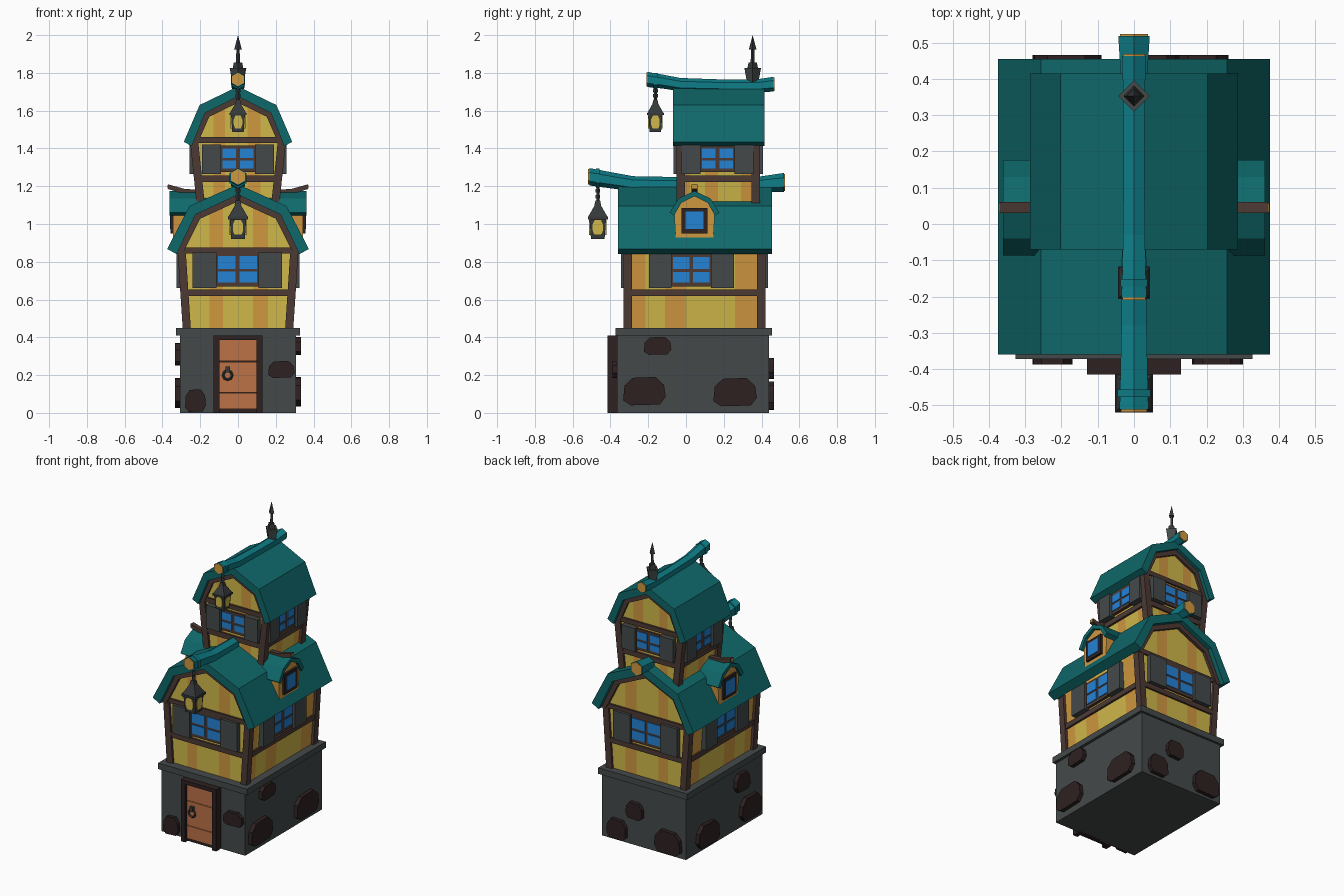
import bpy, bmesh, math
from mathutils import Matrix, Vector

if "Cube" in bpy.data.objects:
    bpy.data.objects.remove(bpy.data.objects["Cube"])


def material(name, r, g, b):
    m = bpy.data.materials.new(name)
    lin = [(c / 255 / 12.92) if c < 11 else ((c / 255 + 0.055) / 1.055) ** 2.4 for c in (r, g, b)]
    m.diffuse_color = (*lin, 1)
    m.use_nodes = True
    m.node_tree.nodes["Principled BSDF"].inputs["Base Color"].default_value = m.diffuse_color
    return m


TEAL = material("teal_roof", 15, 104, 106)
RIDGE = material("teal_ridge", 14, 126, 136)
YELLOW = material("yellow_plaster", 208, 184, 74)
ORANGE = material("orange_plaster", 208, 152, 64)
WOOD = material("brown_timber", 76, 58, 52)
DARK = material("dark_brown", 46, 33, 33)
GREY = material("grey_stone", 68, 73, 73)
BLUE = material("window_blue", 36, 130, 212)
DOOR = material("door_orange", 188, 114, 70)
IRON = material("dark_iron", 54, 57, 58)


def finish(name, bm, *mats):
    bmesh.ops.recalc_face_normals(bm, faces=bm.faces)
    me = bpy.data.meshes.new(name)
    bm.to_mesh(me)
    bm.free()
    ob = bpy.data.objects.new(name, me)
    bpy.context.collection.objects.link(ob)
    for m in mats:
        me.materials.append(m)
    return ob


# maps (along wall, outward distance, height) to world for each side
SIDES = {"front": lambda u, d, z: (u, -d, z), "back": lambda u, d, z: (u, d, z),
         "right": lambda u, d, z: (d, u, z), "left": lambda u, d, z: (-d, u, z)}


def prism_bm(side, pts, d0, d1):
    bm = bmesh.new()
    a, b = [[bm.verts.new(SIDES[side](u, d, z)) for u, z in pts] for d in (d0, d1)]
    bm.faces.new(a)
    bm.faces.new(b)
    for i in range(len(pts)):
        j = (i + 1) % len(pts)
        bm.faces.new((a[i], a[j], b[j], b[i]))
    return bm


def prism(name, side, pts, d0, d1, mat):
    return finish(name, prism_bm(side, pts, d0, d1), mat)


def panel(name, side, u0, u1, z0, z1, d0, d1, mat):
    return prism(name, side, [(u0, z0), (u1, z0), (u1, z1), (u0, z1)], d0, d1, mat)


def arch(half, c=0):
    """Full profile, left to right, from half points listed eave to peak."""
    return [(c - u, z) for u, z in half] + [(c + u, z) for u, z in half[-2::-1]]


def band(name, side, outer, inner, d0, d1, mat, c=0):
    return prism(name, side, arch(outer, c) + arch(inner, c)[::-1], d0, d1, mat)


def cone(name, segs, r1, r2, z0, z1, x, y, mat, turn=0):
    bm = bmesh.new()
    bmesh.ops.create_cone(bm, cap_ends=True, segments=segs, radius1=r1, radius2=r2, depth=z1 - z0,
                          matrix=Matrix.Translation((x, y, (z0 + z1) / 2)) @ Matrix.Rotation(turn, 4, 'Z'))
    return finish(name, bm, mat)


def loft(name, sections, mat):
    """Six-sided beam along y through (y, z, radius) sections."""
    bm = bmesh.new()
    rings = [[bm.verts.new((r * math.sin(k * math.pi / 3), y, z + r * math.cos(k * math.pi / 3)))
              for k in range(6)] for y, z, r in sections]
    for a, b in zip(rings, rings[1:]):
        for k in range(6):
            bm.faces.new((a[k], a[(k + 1) % 6], b[(k + 1) % 6], b[k]))
    bm.faces.new(rings[0])
    bm.faces.new(rings[-1])
    return finish(name, bm, mat)


def window(side, c, z0, z1, half, sh, d):
    """Frame, four panes and a pair of shutters (half = window, sh = shutter width)."""
    panel(side + "_window_frame", side, c - half, c + half, z0 + .01, z1 - .005, d - .04, d + .012, WOOD)
    zm = (z0 + z1) / 2
    for s in (-1, 1):
        u0, u1 = sorted((c + s * .01, c + s * (half - .008)))
        for a, b in ((z0 + .03, zm - .006), (zm + .008, z1 - .02)):
            panel(side + "_pane", side, u0, u1, a, b, d + .01, d + .017, BLUE)
        u0, u1 = sorted((c + s * half, c + s * (half + sh)))
        panel(side + "_shutter", side, u0, u1, z0, z1, d - .03, d + .03, GREY)


def storey(name, wall, y0, y1, xcuts, ycuts, beam_z, top_z):
    """Striped gambrel wall block with corner posts and cross beams."""
    bm = prism_bm("back", arch(wall), y0, y1)
    for axis, cuts in ((0, xcuts), (1, ycuts)):
        for c in cuts:
            co, no = Vector((0, 0, 0)), Vector((0, 0, 0))
            co[axis], no[axis] = c, 1
            bmesh.ops.bisect_plane(bm, geom=bm.verts[:] + bm.edges[:] + bm.faces[:], plane_co=co, plane_no=no)
    bm.normal_update()
    for f in bm.faces:
        p = f.calc_center_median()
        if abs(f.normal.y) > .5:
            f.material_index = sum(p.x > c for c in xcuts) % 2
        else:
            f.material_index = (sum(p.y > c for c in ycuts) + 1) % 2
    finish(name + "_walls", bm, YELLOW, ORANGE)
    (xb, zb), (xt, zt) = wall[:2]
    for s in (-1, 1):
        for a, b in ((y0 - .015, y0 + .03), (y1 - .03, y1 + .015)):
            prism(name + "_post", "back", [(s * (xb - .025), zb), (s * (xb + .018), zb),
                                           (s * (xt + .018), zt), (s * (xt - .025), zt)], a, b, WOOD)
    t = (beam_z - zb) / (zt - zb)
    xm = xb + (xt - xb) * t + .012
    panel(name + "_belt_beam", "back", -xm, xm, beam_z - .017, beam_z + .017, y0 - .012, y1 + .012, WOOD)
    for a, b in ((y0 - .012, y0 + .02), (y1 - .02, y1 + .012)):
        panel(name + "_top_beam", "back", -xt, xt, top_z - .015, top_z + .015, a, b, WOOD)


# stone base, ledge and embedded stones
panel("stone_base", "back", -.308, .308, 0, .41, -.365, .44, GREY)
panel("base_ledge", "back", -.327, .327, .41, .45, -.372, .455, GREY)
OCT = [(-.5, -.32), (-.32, -.5), (.36, -.47), (.5, -.2), (.46, .22), (.26, .5), (-.28, .47), (-.47, .2)]
for side, d, stones in (
        ("front", .362, [(-.225, .065, .11, .12), (.23, .23, .14, .09)]),
        ("back", .44, [(-.185, .09, .19, .15), (.06, .235, .12, .11), (.19, .08, .14, .13)]),
        ("right", .308, [(-.15, .355, .145, .095), (-.22, .115, .225, .15), (.26, .11, .23, .15)]),
        ("left", .308, [(-.13, .31, .14, .12), (-.22, .11, .21, .15), (.23, .1, .22, .15)])):
    for u, z, w, h in stones:
        prism(side + "_stone", side, [(u + a * w, z + b * h) for a, b in OCT], d - .03, d + .026, DARK)

# door with frame, planks and ring handle
for s in (-1, 1):
    u0, u1 = sorted((s * .098, s * .13))
    panel("door_jamb", "front", u0, u1, 0, .41, .35, .415, DARK)
panel("door_lintel", "front", -.13, .13, .385, .41, .35, .415, DARK)
panel("door_back", "front", -.1, .1, 0, .39, .35, .388, DARK)
for a, b in ((.02, .105), (.109, .27), (.274, .385)):
    panel("door_plank", "front", -.098, .098, a, b, .38, .396, DOOR)
bpy.ops.mesh.primitive_torus_add(major_segments=8, minor_segments=4, major_radius=.024, minor_radius=.007,
                                 location=(-.055, -.404, .2), rotation=(math.pi / 2, 0, 0))
bpy.context.object.name = "door_handle"
bpy.context.object.data.materials.append(IRON)
panel("handle_plate", "front", -.067, -.043, .215, .245, .39, .415, IRON)

# lower and upper storeys
storey("lower", [(.275, .45), (.302, .86), (.235, 1.06), (0, 1.165)], -.315, .405,
       [-.15, -.08, .08, .16], [-.215, -.11, 0, .26], .637, .86)
storey("upper", [(.195, 1.05), (.235, 1.43), (.18, 1.59), (0, 1.68)], -.035, .378,
       [-.13, -.07, .05, .12], [.02, .1, .17, .29], 1.24, 1.445)
for side, dl, du in (("front", .315, .035), ("back", .405, .378)):
    window(side, -.003, .66, .85, .112, .125, dl)
    window(side, 0, 1.265, 1.42, .09, .1, du)
for side in ("right", "left"):
    window(side, .028, .66, .845, .105, .12, .295)
    window(side, .167, 1.265, 1.42, .09, .1, .226)

# gambrel roofs with timber trim on both gables
for name, y0, y1, w0, w1, out, mid, inn in (
        ("lower", -.36, .455, -.335, .425, [(.375, .868), (.257, 1.095), (0, 1.21)],
         [(.325, .84), (.225, 1.05), (0, 1.155)], [(.295, .84), (.2, 1.028), (0, 1.12)]),
        ("upper", -.07, .415, -.05, .393, [(.287, 1.435), (.203, 1.63), (0, 1.728)],
         [(.245, 1.412), (.174, 1.588), (0, 1.675)], [(.22, 1.412), (.152, 1.568), (0, 1.642)])):
    band(name + "_roof", "back", out, mid, y0, y1, TEAL)
    for a, b in ((w0, w0 + .035), (w1 - .035, w1)):
        band(name + "_gable_trim", "back", mid, inn, a, b, WOOD)

# curved ridge beams with gold end caps
for name, path in (
        ("lower", [(-.512, 1.25, .046), (-.4, 1.232, .043), (-.28, 1.213, .04), (.1, 1.208, .038),
                   (.38, 1.21, .04), (.518, 1.22, .05)]),
        ("upper", [(-.203, 1.765, .04), (-.13, 1.755, .037), (-.03, 1.738, .035), (.2, 1.732, .033),
                   (.38, 1.732, .035), (.463, 1.74, .039)])):
    loft(name + "_ridge_beam", path, RIDGE)
    for (y, z, r), s in ((path[0], -1), (path[-1], 1)):
        loft(name + "_ridge_cap", [(y, z, r * .9), (y + s * .006, z, r * .9)], ORANGE)

# hanging lanterns
for y, z, k, ztop in ((-.467, .92, 1, 1.235), (-.162, 1.488, .84, 1.75)):
    q, r2 = math.pi / 4, math.sqrt(2) * k
    loft("lantern_strap", [(y - .01, ztop + .007, .052 * k), (y + .01, ztop + .007, .052 * k)], RIDGE)
    cone("lantern_body", 4, .036 * r2, .044 * r2, z, z + .11 * k, 0, y, IRON, q)
    cone("lantern_hood_rim", 4, .053 * r2, .053 * r2, z + .105 * k, z + .12 * k, 0, y, IRON, q)
    cone("lantern_hood", 4, .05 * r2, .016 * r2, z + .12 * k, z + .18 * k, 0, y, IRON, q)
    cone("lantern_knob", 4, .018 * r2, .012 * r2, z + .18 * k, z + .205 * k, 0, y, IRON, q)
    cone("lantern_chain", 4, .008, .008, z + .2 * k, ztop, 0, y, IRON)
    for i in range(3):
        zc = z + .2 * k + (ztop - z - .2 * k) * (i + .5) / 3.6
        cone("chain_link", 4, .013, .013, zc, zc + .018, 0, y, IRON)
    g = [(a * .054 * k, z + (.062 + b * .08) * k) for a, b in
         ((-.35, -.5), (.35, -.5), (.5, -.2), (.5, .2), (.3, .5), (-.3, .5), (-.5, .2), (-.5, -.2))]
    prism("lantern_glass", "back", g, y - .046 * k, y + .046 * k, YELLOW)
    prism("lantern_glass_side", "right", [(y + u, zz) for u, zz in g], -.046 * k, .046 * k, YELLOW)

# roof spire
cone("spire_base", 4, .03, .044, 1.75, 1.825, 0, .353, GREY)
cone("spire_collar", 4, .028, .022, 1.825, 1.855, 0, .353, IRON)
cone("spire_rod", 4, .011, .008, 1.85, 1.94, 0, .353, IRON)
cone("spire_tip", 4, .02, 0, 1.925, 2.0, 0, .353, IRON)

# dormers on both slopes
C = .045
for side in ("right", "left"):
    prism(side + "_dormer_wall", side, arch([(.1, .925), (.108, 1.06), (.07, 1.12), (0, 1.15)], C),
          .15, .343, ORANGE)
    band(side + "_dormer_roof", side, [(.132, 1.06), (.085, 1.135), (0, 1.175)],
         [(.108, 1.045), (.07, 1.112), (0, 1.147)], .12, .362, TEAL, C)
    panel(side + "_dormer_frame", side, C - .068, C + .068, .95, 1.085, .33, .357, DARK)
    panel(side + "_dormer_pane", side, C - .047, C + .047, .973, 1.065, .35, .36, BLUE)
    s = 1 if side == "right" else -1
    prism(side + "_dormer_ridge", "back", [(s * .15, 1.155), (s * .29, 1.16), (s * .37, 1.185),
                                           (s * .37, 1.21), (s * .28, 1.185), (s * .15, 1.18)],
          C - .015, C + .015, WOOD)
    panel(side + "_dormer_ridge_cap", side, C - .012, C + .012, 1.187, 1.207, .365, .373, ORANGE)
